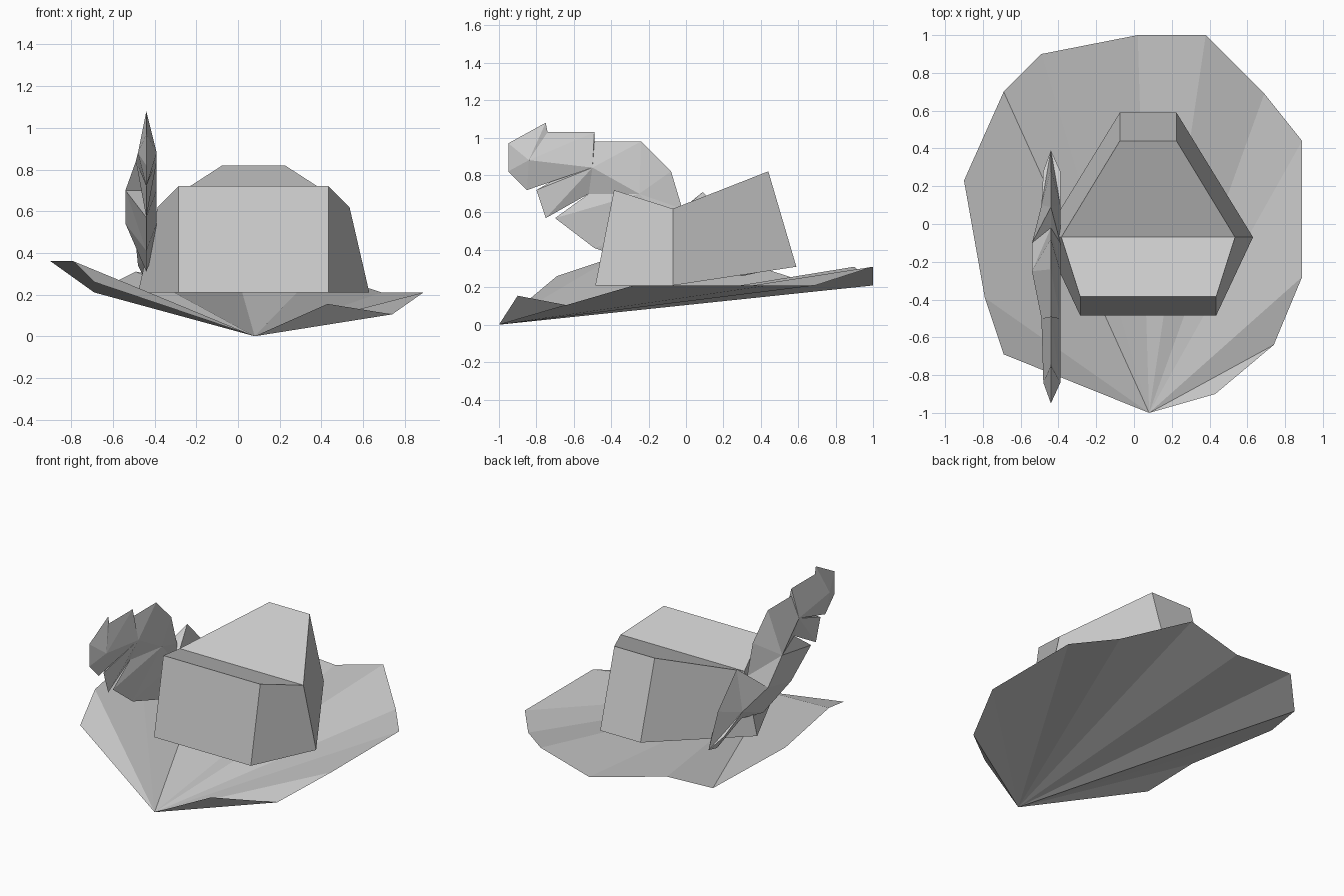
import bpy
import bmesh

default_cube = bpy.data.objects.get("Cube")
if default_cube:
    bpy.data.objects.remove(default_cube, do_unlink=True)


def make_material(name, colour):
    material = bpy.data.materials.new(name)
    material.use_nodes = True
    material.diffuse_color = colour
    shader = next(n for n in material.node_tree.nodes if n.type == "BSDF_PRINCIPLED")
    shader.inputs["Base Color"].default_value = colour
    shader.inputs["Roughness"].default_value = 0.8
    return material


felt_grey = make_material("felt grey", (0.6, 0.6, 0.6, 1))


def finish(name, mesh_builder, recalculate=True):
    """Turn a bmesh into a flat shaded object."""
    if recalculate:
        bmesh.ops.recalc_face_normals(mesh_builder, faces=mesh_builder.faces)
    mesh = bpy.data.meshes.new(name)
    mesh_builder.to_mesh(mesh)
    mesh_builder.free()
    mesh.materials.append(felt_grey)
    part = bpy.data.objects.new(name, mesh)
    bpy.context.collection.objects.link(part)
    return part


def build_brim():
    # Wavy sheet: a fan spreading from the low front point
    rim = [(.43, -.9, .155), (.74, -.64, .105), (.89, -.28, .21),
           (.89, .44, .21), (.69, .69, .21), (.38, 1, .31), (.02, 1, .21),
           (-.49, .9, .31), (-.69, .7, .21), (-.9, .23, .36),
           (-.79, -.39, .36), (-.69, -.69, .26)]
    bm = bmesh.new()
    front_point = bm.verts.new((.08, -1, 0))
    edge = [bm.verts.new(p) for p in rim]
    for first, second in zip(edge, edge[1:]):
        bm.faces.new((front_point, first, second))
    return finish("brim", bm, recalculate=False)


def build_crown():
    # Six-sided crown with a creased top, symmetric about its own centre line
    centre = .075
    # Each row, front to back: half width, y, z
    base_rows = [(.36, -.485, .21), (.555, -.07, .21), (.15, .59, .31)]
    top_rows = [(.36, -.385, .72), (.46, -.07, .62), (.15, .44, .82)]
    bm = bmesh.new()

    def row_pairs(rows):
        return [[bm.verts.new((centre + side * half, y, z)) for side in (-1, 1)]
                for half, y, z in rows]

    base, top = row_pairs(base_rows), row_pairs(top_rows)
    for rows in (base, top):
        for front, back in zip(rows, rows[1:]):
            bm.faces.new((front[0], front[1], back[1], back[0]))
    for side in (0, 1):
        for i in range(2):
            bm.faces.new((base[i][side], base[i + 1][side],
                          top[i + 1][side], top[i][side]))
    for end in (0, -1):
        bm.faces.new((*base[end], *reversed(top[end])))
    return finish("crown", bm)


def build_feather():
    # Ridge along the plume: y, z, outer x
    ridge = [(-.84, .88, -.48), (-.5, .84, -.49), (-.25, .7, -.54),
             (-.1, .54, -.54), (.1, .44, -.49), (.28, .34, -.48)]
    # Jagged outline of the barbs: y, z, nearest ridge point
    barbs = [(-.95, .97, 0), (-.75, 1.08, 0), (-.74, 1.03, 0),
             (-.49, 1.03, 1), (-.49, .98, 1), (-.24, .98, 2),
             (-.08, .82, 2), (-.02, .62, 3), (.09, .71, 4), (.29, .5, 4),
             (.39, .28, 5), (.3, .26, 5), (.04, .36, 4), (-.19, .31, 3),
             (-.49, .41, 2), (-.7, .57, 2), (-.52, .7, 1), (-.75, .57, 1),
             (-.8, .72, 1), (-.66, .8, 1), (-.85, .72, 0), (-.95, .82, 0)]
    bm = bmesh.new()
    outline = [bm.verts.new((-.44, y, z)) for y, z, _ in barbs]
    outer = [bm.verts.new((x, y, z)) for y, z, x in ridge]
    inner = [bm.verts.new((-.39, y, z)) for y, z, _ in ridge]
    for spine in (outer, inner):
        for i, (_, _, here) in enumerate(barbs):
            following = (i + 1) % len(barbs)
            there = barbs[following][2]
            bm.faces.new((outline[i], outline[following], spine[here]))
            if here != there:
                bm.faces.new((outline[following], spine[there], spine[here]))
    return finish("feather", bm)


build_brim()
build_crown()
build_feather()
